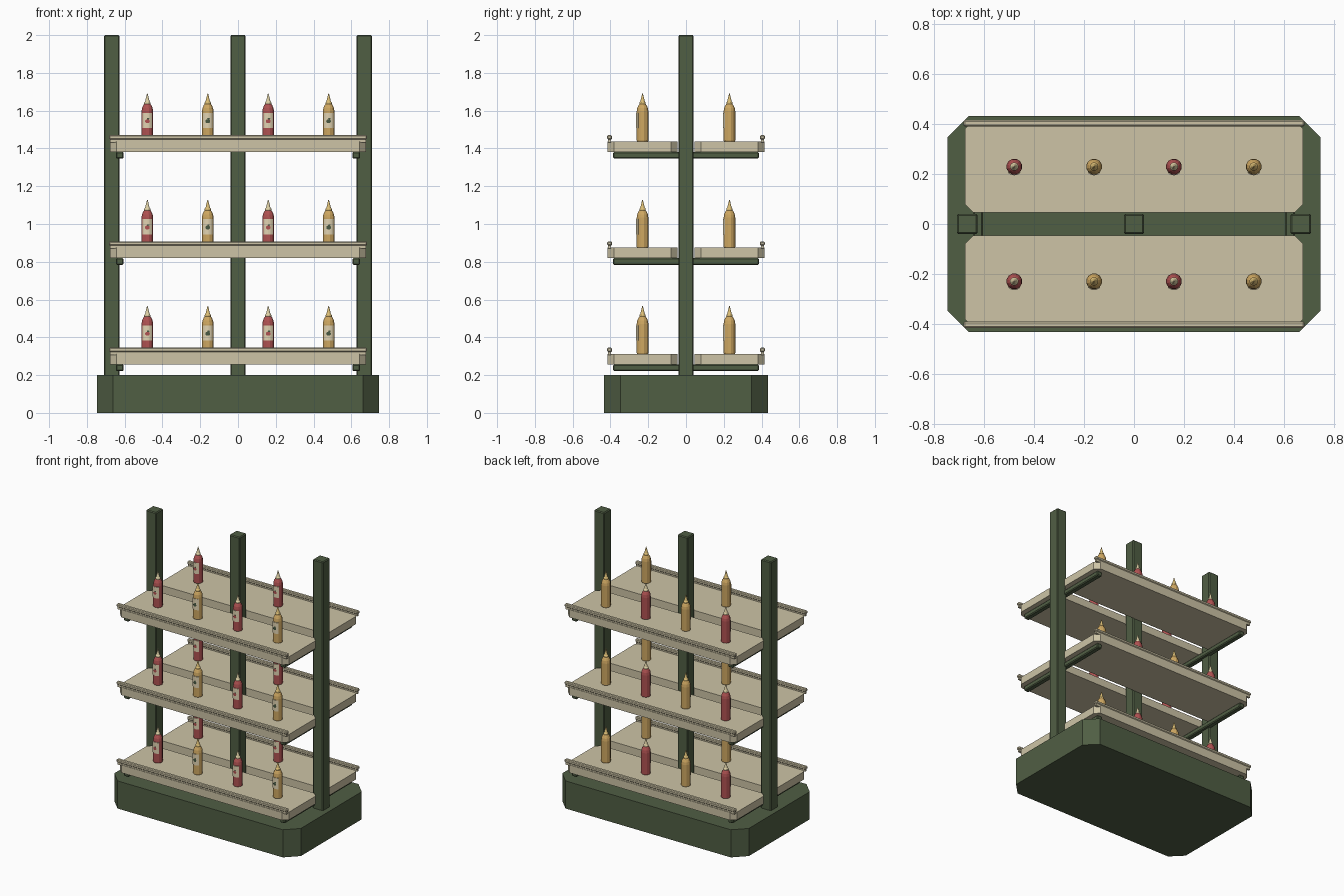
import bpy, bmesh, math
from mathutils import Matrix

if "Cube" in bpy.data.objects:
    bpy.data.objects.remove(bpy.data.objects["Cube"])


def material(name, srgb):
    lin = [(c / 255 / 12.92) if c < 10 else ((c / 255 + 0.055) / 1.055) ** 2.4 for c in srgb]
    m = bpy.data.materials.new(name)
    m.diffuse_color = (*lin, 1)
    m.use_nodes = True
    m.node_tree.nodes["Principled BSDF"].inputs["Base Color"].default_value = m.diffuse_color
    return m


GREEN = material("dark_green", (80, 94, 68))
CREAM = material("cream", (205, 196, 166))
RED = material("red", (176, 82, 82))
GOLD = material("gold", (207, 168, 98))
CAP = material("pale_cap", (222, 208, 165))
GOLD_CAP = material("gold_cap", (220, 190, 118))
LABEL = material("label", (226, 212, 178))
LEAF = material("leaf_green", (72, 88, 66))


def finish(name, bm, mats):
    bmesh.ops.recalc_face_normals(bm, faces=bm.faces)
    me = bpy.data.meshes.new(name)
    bm.to_mesh(me)
    bm.free()
    for m in mats:
        me.materials.append(m)
    ob = bpy.data.objects.new(name, me)
    bpy.context.collection.objects.link(ob)
    return ob


def bevel(ob, width):
    b = ob.modifiers.new("bevel", "BEVEL")
    b.width, b.segments, b.limit_method = width, 1, 'ANGLE'
    return ob


def box(name, x0, x1, y0, y1, z0, z1, mat, width=0.0):
    bm = bmesh.new()
    bmesh.ops.create_cube(bm, size=1, matrix=Matrix.Translation(
        ((x0 + x1) / 2, (y0 + y1) / 2, (z0 + z1) / 2)) @ Matrix.Diagonal((x1 - x0, y1 - y0, z1 - z0, 1)))
    ob = finish(name, bm, [mat])
    return bevel(ob, width) if width else ob


def chamfered_slab(name, x0, x1, y0, y1, z0, z1, c, mat):
    pts = [(x0 + c, y0), (x1 - c, y0), (x1, y0 + c), (x1, y1 - c),
           (x1 - c, y1), (x0 + c, y1), (x0, y1 - c), (x0, y0 + c)]
    bm = bmesh.new()
    face = bm.faces.new([bm.verts.new((x, y, z0)) for x, y in pts])
    top = bmesh.ops.extrude_face_region(bm, geom=[face])["geom"]
    bmesh.ops.translate(bm, vec=(0, 0, z1 - z0), verts=[v for v in top if isinstance(v, bmesh.types.BMVert)])
    if not any(abs(f.normal.z) > .9 and f.calc_center_median().z < z0 + 1e-4 for f in bm.faces):
        bm.faces.new([v for v in bm.verts if v.co.z < z0 + 1e-4])
    return finish(name, bm, [mat])


def lathe(bm, profile, sides, index):
    rings = [[bm.verts.new((r * math.cos((i + .5) * math.tau / sides),
                            r * math.sin((i + .5) * math.tau / sides), z))
              for i in range(sides)] for r, z in profile]
    for a, b in zip(rings, rings[1:]):
        for i in range(sides):
            j = (i + 1) % sides
            bm.faces.new((a[i], a[j], b[j], b[i])).material_index = index
    bm.faces.new(rings[0]).material_index = index
    bm.faces.new(rings[-1]).material_index = index


def front_disc(bm, x, z, r, y, index, squash=1.0):
    vs = [bm.verts.new((x + r * math.cos(a * math.tau / 10), y, z + squash * r * math.sin(a * math.tau / 10)))
          for a in range(10)]
    bm.faces.new(vs).material_index = index
    bm.faces.ensure_lookup_table()
    if bm.faces[-1].normal.y > 0:
        bm.faces[-1].normal_flip()


def bottle_mesh(name, body, cap, fruit):
    bm = bmesh.new()
    # body with rounded shoulder, then collar and nozzle
    lathe(bm, [(.030, 0), (.032, .004), (.032, .158), (.029, .176), (.022, .191), (.017, .197)], 12, 0)
    lathe(bm, [(.017, .195), (.017, .205), (.012, .212), (.002, .252)], 12, 1)
    # curved label wrapped round the front
    cols = []
    for k in range(-3, 4):
        a = -math.pi / 2 + k * math.radians(15)
        cols.append([bm.verts.new((r * math.cos(a), r * math.sin(a), z))
                     for r, z in ((.031, .07), (.035, .07), (.035, .15), (.031, .15))])
    for a, b in zip(cols, cols[1:]):
        for i in range(4):
            j = (i + 1) % 4
            bm.faces.new((a[i], b[i], b[j], a[j])).material_index = 2
    for end in (cols[0], cols[-1]):
        bm.faces.new(end).material_index = 2
    bmesh.ops.recalc_face_normals(bm, faces=bm.faces)
    # printed fruit and leaf on the label
    front_disc(bm, 0, .106, .013, -.0362, 3, .85)
    front_disc(bm, .004, .119, .007, -.0366, 4, .6)
    me = bpy.data.meshes.new(name)
    bm.normal_update()
    for f in bm.faces:
        if f.material_index > 2 and f.normal.y > 0:
            f.normal_flip()
    bm.to_mesh(me)
    bm.free()
    for m in (body, cap, LABEL, fruit, LEAF):
        me.materials.append(m)
    return me


# plinth and posts
chamfered_slab("plinth", -.747, .747, -.433, .433, 0, .2, .085, GREEN)
for name, x in (("left", -.668), ("middle", 0), ("right", .668)):
    box(name + "_post", x - .041, x + .041, -.041, .041, .19, 2, GREEN, .006)

red_bottle = bottle_mesh("red_bottle", RED, CAP, RED)
gold_bottle = bottle_mesh("gold_bottle", GOLD, GOLD_CAP, LEAF)

for level in range(3):
    z = .257 + level * .5625
    # support arms under the trays
    for side in (-1, 1):
        x = side * .626
        box("support_arm", x - .02, x + .02, -.386, .386, z - .036, z, GREEN, .006)
    for side in (-1, 1):
        # tray board with cut corners
        y0, y1 = sorted((side * .046, side * .415))
        chamfered_slab("tray_board", -.677, .677, y0, y1, z, z + .056, .033, CREAM)
        # raised lip and bead along the outer edge
        y = side * .404
        box("tray_lip", -.677, .677, y - .008, y + .008, z + .05, z + .07, CREAM)
        box("tray_rail", -.683, .683, y - .013, y + .013, z + .066, z + .088, CREAM, .005)
        # bottles alternate along the tray
        for i in range(4):
            me = red_bottle if i % 2 == 0 else gold_bottle
            ob = bpy.data.objects.new(me.name, me)
            ob.location = (-.48 + .32 * i, side * .23, z + .056)
            bpy.context.collection.objects.link(ob)
